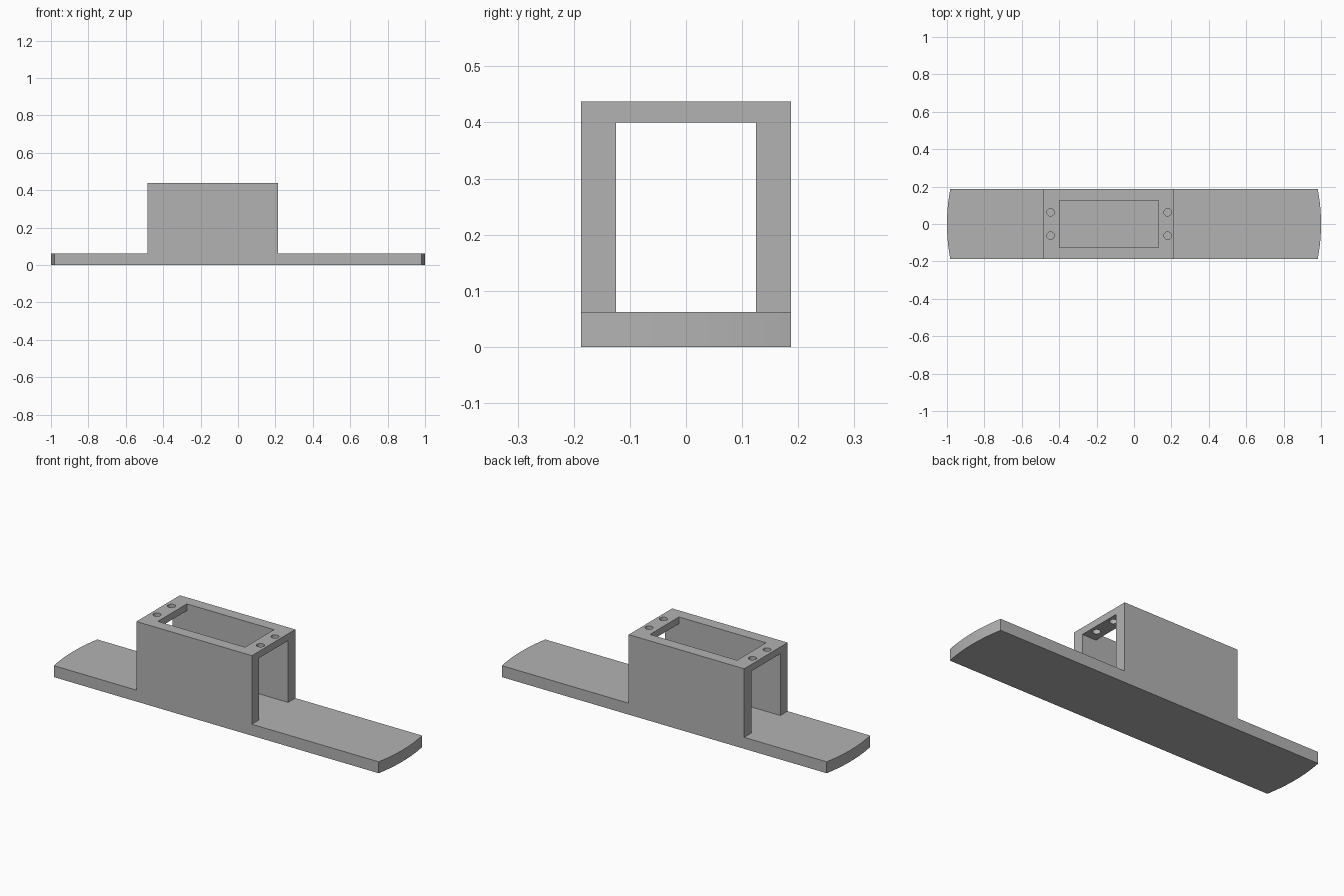
import bpy
import bmesh
import math
from mathutils import Matrix, Vector

if "Cube" in bpy.data.objects:
    bpy.data.objects.remove(bpy.data.objects["Cube"], do_unlink=True)

HALF_W, SLAB_H, TOP = 0.1875, 0.0625, 0.4375   # body half width, slab and box heights
BOX_L, BOX_R = -0.483, 0.215                   # box ends along x
INNER, ROOF = 0.125, 0.40                      # tunnel half width and ceiling

grey = bpy.data.materials.new("plain grey")
grey.use_nodes = True
grey.diffuse_color = (0.45, 0.45, 0.45, 1)
grey.node_tree.nodes["Principled BSDF"].inputs["Base Color"].default_value = grey.diffuse_color


def make_object(name, bm):
    bmesh.ops.recalc_face_normals(bm, faces=bm.faces)
    mesh = bpy.data.meshes.new(name)
    bm.to_mesh(mesh)
    bm.free()
    mesh.materials.append(grey)
    obj = bpy.data.objects.new(name, mesh)
    bpy.context.collection.objects.link(obj)
    return obj


def box(name, low, high):
    low, high = Vector(low), Vector(high)
    bm = bmesh.new()
    place = Matrix.Translation((low + high) / 2) @ Matrix.Diagonal((*(high - low), 1))
    bmesh.ops.create_cube(bm, size=1, matrix=place)
    return make_object(name, bm)


def cylinder(name, x, y, z, radius, depth, sides):
    bm = bmesh.new()
    bmesh.ops.create_cone(bm, cap_ends=True, segments=sides, radius1=radius,
                          radius2=radius, depth=depth, matrix=Matrix.Translation((x, y, z)))
    return make_object(name, bm)


# Slab and raised box: one stepped outline pulled across the width
outline = [(-1.1, 0), (1.1, 0), (1.1, SLAB_H), (BOX_R, SLAB_H), (BOX_R, TOP),
           (BOX_L, TOP), (BOX_L, SLAB_H), (-1.1, SLAB_H)]
bm = bmesh.new()
face = bm.faces.new([bm.verts.new((x, -HALF_W, z)) for x, z in outline])
sweep = bmesh.ops.extrude_face_region(bm, geom=[face])["geom"]
bmesh.ops.translate(bm, vec=(0, 2 * HALF_W, 0),
                    verts=[v for v in sweep if isinstance(v, bmesh.types.BMVert)])
body = make_object("servo_mount", bm)

# Rounded slab ends, tunnel, top window and screw holes
cuts = [
    ("INTERSECT", cylinder("end_rounding", 0, 0, 0.5, 1, 2, 256)),
    ("DIFFERENCE", box("tunnel", (BOX_L - 0.1, -INNER, SLAB_H), (BOX_R + 0.1, INNER, ROOF))),
    ("DIFFERENCE", box("window", (-0.397, -INNER, 0.3), (0.13, INNER, 0.6))),
]
for x in (-0.446, 0.18):
    for y in (-0.0625, 0.0625):
        cuts.append(("DIFFERENCE", cylinder("screw_hole", x, y, TOP, 0.02, 0.2, 32)))

for operation, cutter in cuts:
    cutter.hide_render = True
    mod = body.modifiers.new(cutter.name, "BOOLEAN")
    mod.operation = operation
    mod.solver = "EXACT"
    mod.object = cutter

# Bake the cuts, drop the cutters and smooth the curved walls
bpy.ops.object.select_all(action="DESELECT")
body.select_set(True)
bpy.context.view_layer.objects.active = body
bpy.ops.object.convert(target="MESH")
for _, cutter in cuts:
    bpy.data.objects.remove(cutter, do_unlink=True)
bpy.ops.object.shade_smooth_by_angle(angle=math.radians(30))
